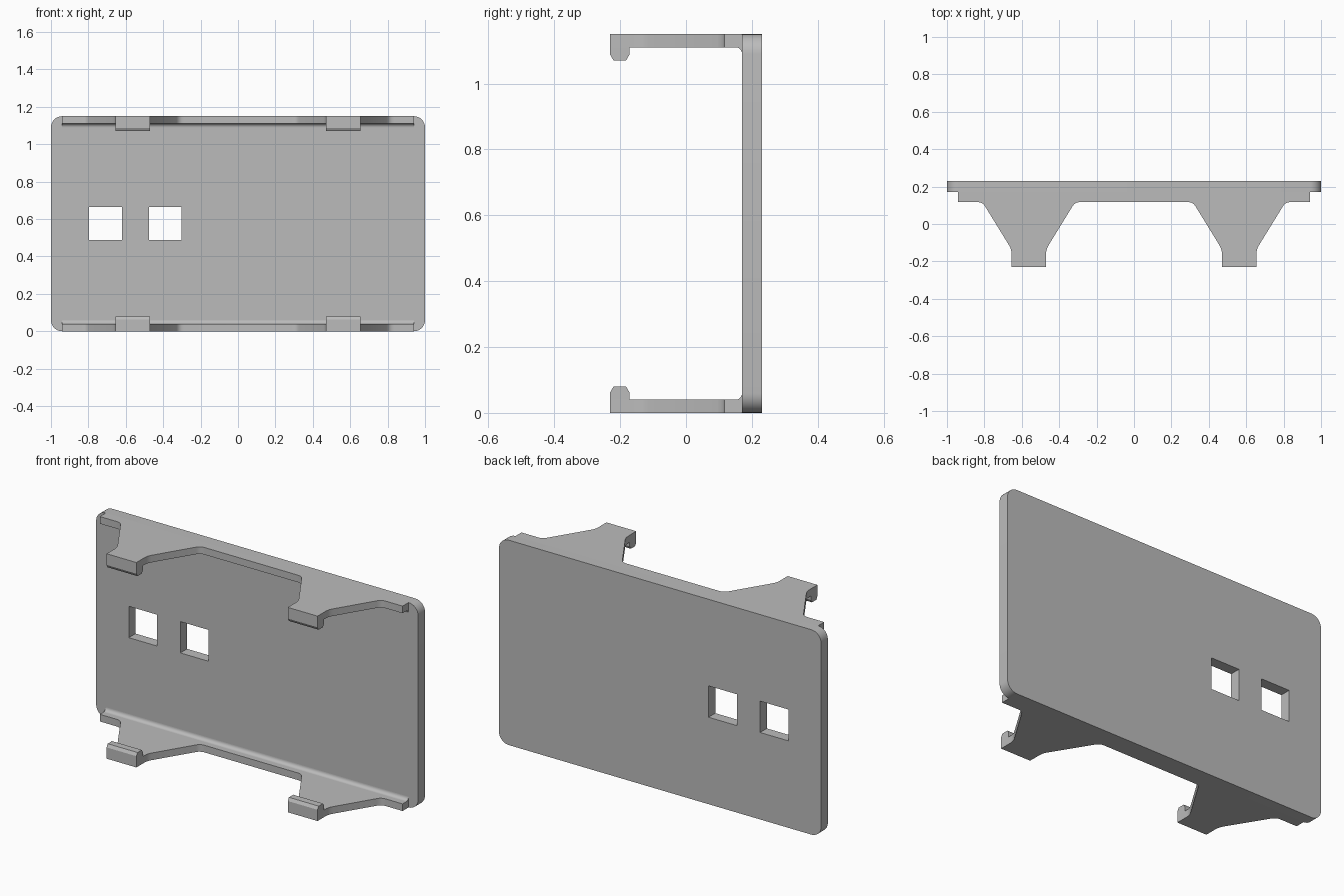
import bpy
import bmesh
from math import cos, sin, pi
from mathutils import Vector

cube = bpy.data.objects.get("Cube")
if cube:
    bpy.data.objects.remove(cube, do_unlink=True)

HEIGHT = 1.15
FRONT, BACK = 0.17, 0.23      # plate faces along y
WALL = 0.04                   # rail thickness
HALF = 0.94                   # rail half length

grey = bpy.data.materials.new("plain grey")
grey.use_nodes = True
grey.diffuse_color = (0.5, 0.5, 0.5, 1)
grey.node_tree.nodes["Principled BSDF"].inputs["Base Color"].default_value = (0.5, 0.5, 0.5, 1)


def extrude(name, outline, place, start, end):
    """Extrude a 2D outline; place(a, b, depth) maps it into space."""
    bm = bmesh.new()
    face = bm.faces.new([bm.verts.new(place(a, b, start)) for a, b in outline])
    new = bmesh.ops.extrude_face_region(bm, geom=[face])["geom"]
    shift = Vector(place(0, 0, end)) - Vector(place(0, 0, start))
    bmesh.ops.translate(bm, vec=shift, verts=[v for v in new if isinstance(v, bmesh.types.BMVert)])
    bmesh.ops.recalc_face_normals(bm, faces=bm.faces[:])
    mesh = bpy.data.meshes.new(name)
    bm.to_mesh(mesh)
    bm.free()
    mesh.materials.append(grey)
    obj = bpy.data.objects.new(name, mesh)
    bpy.context.collection.objects.link(obj)
    return obj


def smooth(obj):
    bpy.ops.object.select_all(action="DESELECT")
    obj.select_set(True)
    bpy.context.view_layer.objects.active = obj
    bpy.ops.object.shade_smooth_by_angle(angle=pi / 6)


def arc(cx, cy, r, a0, a1, steps=8):
    angles = [a0 + (a1 - a0) * i / steps for i in range(steps + 1)]
    return [(cx + r * cos(a), cy + r * sin(a)) for a in angles]


def rounded(points, radii):
    """Soften the corners of a path with short quadratic bends."""
    out = []
    for i, (p, r) in enumerate(zip(points, radii)):
        p = Vector(p)
        if not r:
            out.append(tuple(p))
            continue
        a = p + (Vector(points[i - 1]) - p).normalized() * r
        b = p + (Vector(points[i + 1]) - p).normalized() * r
        for k in range(5):
            t = k / 4
            out.append(tuple(a * (1 - t) ** 2 + p * 2 * t * (1 - t) + b * t * t))
    return out


def upright(a, b, d):
    return (a, d, b)


def along_x(a, b, d):
    return (d, a, b)


# Back plate with rounded corners
R = 0.06
outline = []
for i, (x, z) in enumerate([(1 - R, HEIGHT - R), (R - 1, HEIGHT - R), (R - 1, R), (1 - R, R)]):
    outline += arc(x, z, R, i * pi / 2, (i + 1) * pi / 2)
plate = extrude("back_plate", outline, upright, FRONT, BACK)

# Two square openings cut through the plate
for i, x in enumerate((-0.797, -0.477)):
    z0, z1, w = 0.488, 0.664, 0.176
    square = [(x, z0), (x + w, z0), (x + w, z1), (x, z1)]
    cutter = extrude(f"opening_cutter_{i + 1}", square, upright, FRONT - 0.1, BACK + 0.1)
    cutter.hide_render = True
    cutter.hide_viewport = True
    cut = plate.modifiers.new("opening", "BOOLEAN")
    cut.operation = "DIFFERENCE"
    cut.solver = "EXACT"
    cut.object = cutter
smooth(plate)

# Rail outline: one half, then mirrored
half = rounded(
    [(HALF, FRONT), (HALF, 0.117), (0.81, 0.117), (0.655, -0.135), (0.655, -0.23),
     (0.47, -0.23), (0.47, -0.135), (0.315, 0.117), (0, 0.117)],
    [0, 0, 0.025, 0.025, 0, 0, 0.025, 0.025, 0])
rail_outline = half + [(-x, y) for x, y in reversed(half[:-1])]

# Hook lip and inner fillet sections (y, z)
lip = [(-0.23, WALL), (-0.23, 0.063), (-0.22, 0.08), (-0.182, 0.08), (-0.172, 0.063), (-0.172, WALL)]
F = 0.02
fillet = [(FRONT, WALL)] + arc(FRONT - F, WALL + F, F, 0, -pi / 2)

for level in ("bottom", "top"):
    def flip(z):
        return z if level == "bottom" else HEIGHT - z

    smooth(extrude(f"{level}_rail", rail_outline, lambda a, b, d: (a, b, flip(d)), 0, WALL))
    section = [(y, flip(z)) for y, z in fillet]
    smooth(extrude(f"{level}_fillet", section, along_x, -HALF, HALF))
    for side, s in (("left", 1), ("right", -1)):
        section = [(y, flip(z)) for y, z in lip]
        extrude(f"{level}_{side}_hook_lip", section, along_x, s * 0.47, s * 0.655)
